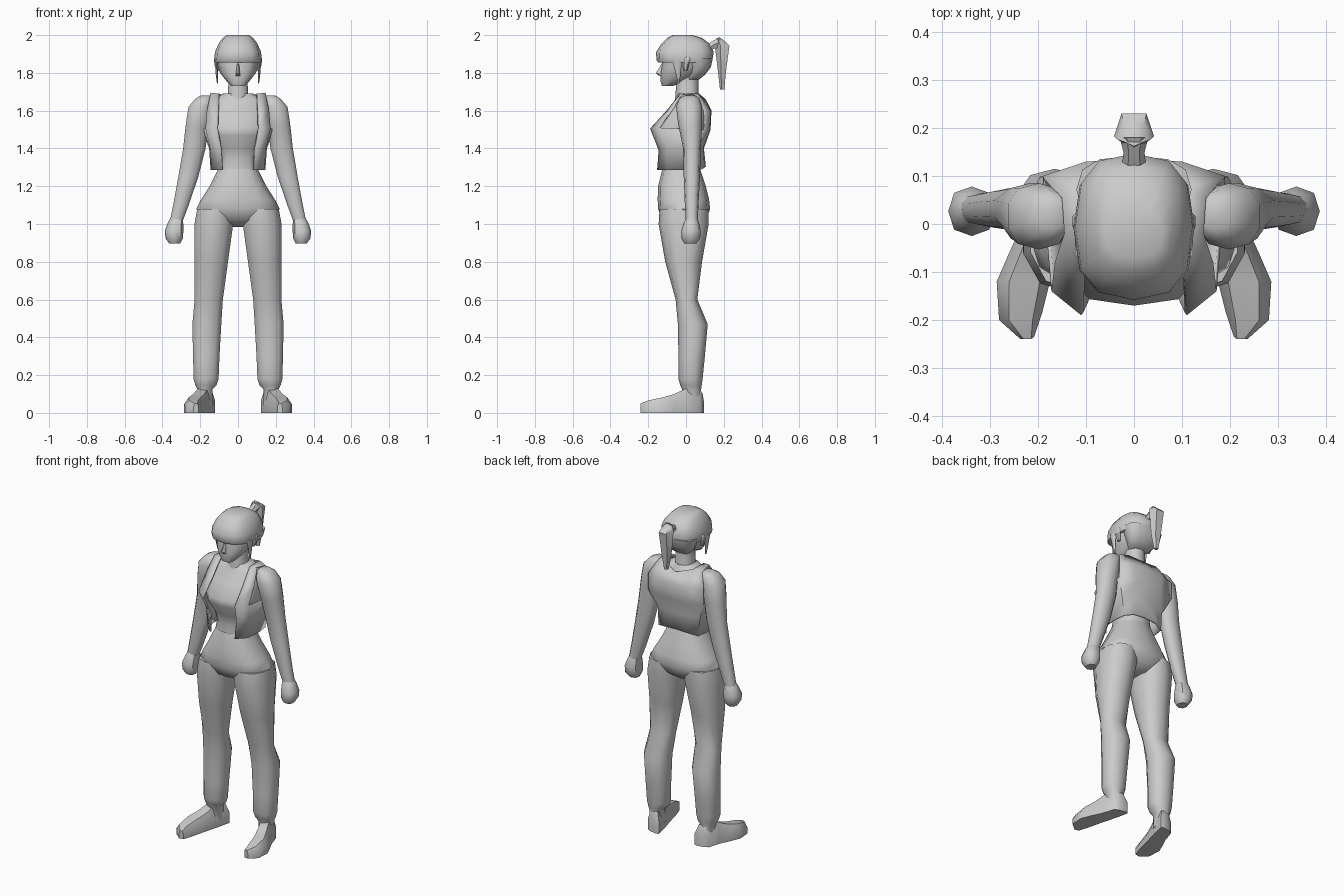
import bpy, bmesh, math


def finish(name, bm, mirror=False, angle=50, thick=0):
    bmesh.ops.recalc_face_normals(bm, faces=bm.faces)
    me = bpy.data.meshes.new(name)
    bm.to_mesh(me)
    bm.free()
    ob = bpy.data.objects.new(name, me)
    bpy.context.collection.objects.link(ob)
    bpy.ops.object.select_all(action='DESELECT')
    ob.select_set(True)
    bpy.context.view_layer.objects.active = ob
    bpy.ops.object.shade_smooth_by_angle(angle=math.radians(angle))
    if mirror:
        m = ob.modifiers.new("mirror", 'MIRROR')
        m.use_mirror_merge = True
    if thick:
        s = ob.modifiers.new("thickness", 'SOLIDIFY')
        s.thickness = thick
        s.offset = -1
    return ob


def skin(name, rings, mirror=False, angle=50):
    """Bridge closed rings of points and cap both ends."""
    bm = bmesh.new()
    rows = [[bm.verts.new(p) for p in r] for r in rings]
    n = len(rows[0])
    for a, b in zip(rows, rows[1:]):
        for i in range(n):
            j = (i + 1) % n
            bm.faces.new((a[i], a[j], b[j], b[i]))
    bm.faces.new(rows[0])
    bm.faces.new(rows[-1])
    return finish(name, bm, mirror, angle)


def spow(v, e):
    return math.copysign(abs(v) ** e, v)


def loft(name, rows, n=12, e=0.85, mirror=False, angle=50):
    """Rows of (z, centre x, half width, front y, back y)."""
    rings = []
    for z, cx, rx, yf, yb in rows:
        ring = []
        for i in range(n):
            t = 2 * math.pi * i / n
            ring.append((cx + rx * spow(math.sin(t), e),
                         (yf + yb) / 2 + (yf - yb) / 2 * spow(math.cos(t), e), z))
        rings.append(ring)
    return skin(name, rings, mirror, angle)


# Head and neck
loft("face", [(1.73, 0, .035, -.127, -.07), (1.755, 0, .06, -.135, -.01),
              (1.80, 0, .095, -.135, .07), (1.84, 0, .108, -.128, .10),
              (1.90, 0, .11, -.125, .11)])
loft("nose", [(1.783, 0, .014, -.138, -.11), (1.798, 0, .012, -.16, -.11),
              (1.85, 0, .006, -.128, -.11)], n=6)
loft("neck", [(1.64, 0, .07, -.06, .08), (1.69, 0, .055, -.055, .065),
              (1.80, 0, .052, -.05, .065)], n=10)

# Hair: cap with fringe, back of the head, side locks, ponytail
loft("hair_cap", [(1.855, 0, .122, -.148, .138), (1.87, 0, .126, -.157, .14),
                  (1.91, 0, .122, -.158, .147), (1.955, 0, .103, -.13, .125),
                  (1.985, 0, .08, -.10, .085), (2.0, 0, .06, -.07, .035)], e=.75)
loft("hair_back", [(1.765, 0, .055, .0, .07), (1.79, 0, .08, .01, .10),
                   (1.83, 0, .108, .01, .132), (1.88, 0, .12, .0, .142)], e=.75)
loft("side_lock", [(1.745, .109, .003, -.042, -.034), (1.80, .112, .008, -.055, -.028),
                   (1.87, .114, .01, -.075, -.02)], n=6, mirror=True)
loft("ear", [(1.81, .108, .008, -.012, .006), (1.84, .114, .012, -.018, .015),
             (1.875, .12, .009, -.012, .024), (1.885, .12, .004, .0, .018)],
     n=6, mirror=True)
skin("ponytail_tie", [[(x * w, y, z + v * w) for x, v in
                       ((-1, 0), (-.5, -1), (.5, -1), (1, 0), (.5, 1), (-.5, 1))]
                      for y, z, w in ((.12, 1.93, .025), (.15, 1.952, .022), (.18, 1.96, .03))])
loft("ponytail", [(1.712, 0, .014, .180, .205), (1.80, 0, .032, .170, .215),
                  (1.945, 0, .044, .153, .238), (1.965, 0, .036, .155, .215),
                  (1.985, 0, .018, .162, .185)], n=5, e=1)

# Torso and hips
loft("torso", [(1.27, 0, .105, -.125, .075), (1.34, 0, .095, -.118, .07),
               (1.40, 0, .11, -.13, .08), (1.47, 0, .145, -.167, .105),
               (1.51, 0, .15, -.17, .11), (1.59, 0, .15, -.105, .115),
               (1.655, 0, .14, -.06, .09), (1.69, 0, .08, -.045, .07)], e=.7)
loft("hips", [(.985, 0, .05, -.05, .06), (1.02, 0, .18, -.125, .105),
              (1.08, 0, .221, -.148, .128), (1.13, 0, .195, -.15, .122),
              (1.2, 0, .15, -.148, .105), (1.29, 0, .105, -.125, .075)], e=.8)

# Legs with gathered cuffs
loft("leg", [(.04, .172, .04, -.02, .08), (.125, .175, .041, -.02, .08),
             (.145, .17, .058, -.03, .083), (.18, .169, .069, -.04, .088),
             (.3, .168, .073, -.04, .10), (.47, .165, .08, -.043, .115),
             (.6, .155, .078, -.055, .06), (.8, .142, .093, -.11, .085),
             (1.0, .128, .107, -.145, .12), (1.08, .12, .1, -.14, .118)],
     n=10, mirror=True)

# Shoes, turned outwards: rows of (y, centre x, half width, height)
foot = []
for y, cx, r, h in ((.096, .16, .022, .10), (.075, .165, .043, .125), (.0, .185, .047, .13),
                    (-.06, .207, .053, .10), (-.12, .228, .058, .083),
                    (-.20, .236, .045, .066), (-.24, .222, .014, .05)):
    k = .35 * r
    foot.append([(cx - r, y + k, 0), (cx + r, y, 0), (cx + r, y, h * .55),
                 (cx + r * .55, y, h), (cx - r * .55, y, h), (cx - r, y + k, h * .55)])
dy = .096 - max(p[1] for p in foot[0])
foot[0] = [(x, y + dy, z) for x, y, z in foot[0]]
skin("shoe", foot, mirror=True)

# Arms and fists
loft("arm", [(1.0, .331, .034, .0, .062), (1.1, .302, .043, -.006, .066),
             (1.25, .263, .055, -.012, .074), (1.4, .231, .062, -.015, .078),
             (1.52, .217, .063, -.04, .085), (1.62, .198, .067, -.053, .085),
             (1.665, .178, .048, -.035, .07), (1.68, .17, .028, -.01, .05)],
     n=10, mirror=True)
loft("fist", [(.898, .335, .03, -.01, .055), (.925, .338, .046, -.025, .075),
              (.965, .338, .049, -.025, .078), (1.01, .33, .04, -.01, .068),
              (1.03, .325, .033, .0, .06)], n=8, mirror=True)

# Open sleeveless vest: half sheet from front edge round to centre back
rows = [[(.085, -.153, 1.285), (.138, -.10, 1.285), (.145, .0, 1.285),
         (.135, .075, 1.285), (.08, .10, 1.30), (0, .105, 1.305)],
        [(.09, -.145, 1.39), (.148, -.10, 1.4), (.153, .0, 1.4),
         (.145, .07, 1.4), (.08, .09, 1.4), (0, .095, 1.4)],
        [(.11, -.19, 1.505), (.172, -.14, 1.51), (.185, .01, 1.5),
         (.19, .10, 1.5), (.09, .127, 1.5), (0, .13, 1.5)],
        [(.105, -.108, 1.595), (.165, -.08, 1.6), None,
         (.19, .10, 1.6), (.1, .13, 1.6), (0, .135, 1.6)],
        [(.10, -.03, 1.69), (.145, -.02, 1.695), None,
         (.15, .055, 1.68), (.1, .07, 1.69), (0, .105, 1.66)]]
bm = bmesh.new()
grid = [[p and bm.verts.new(p) for p in r] for r in rows]
for a, b in zip(grid, grid[1:]):
    for i in range(5):
        quad = (a[i], a[i + 1], b[i + 1], b[i])
        if all(quad):
            bm.faces.new(quad)
top = grid[-1]
bm.faces.new((top[0], top[1], top[3], top[4]))
finish("vest", bm, mirror=True, thick=.008)
